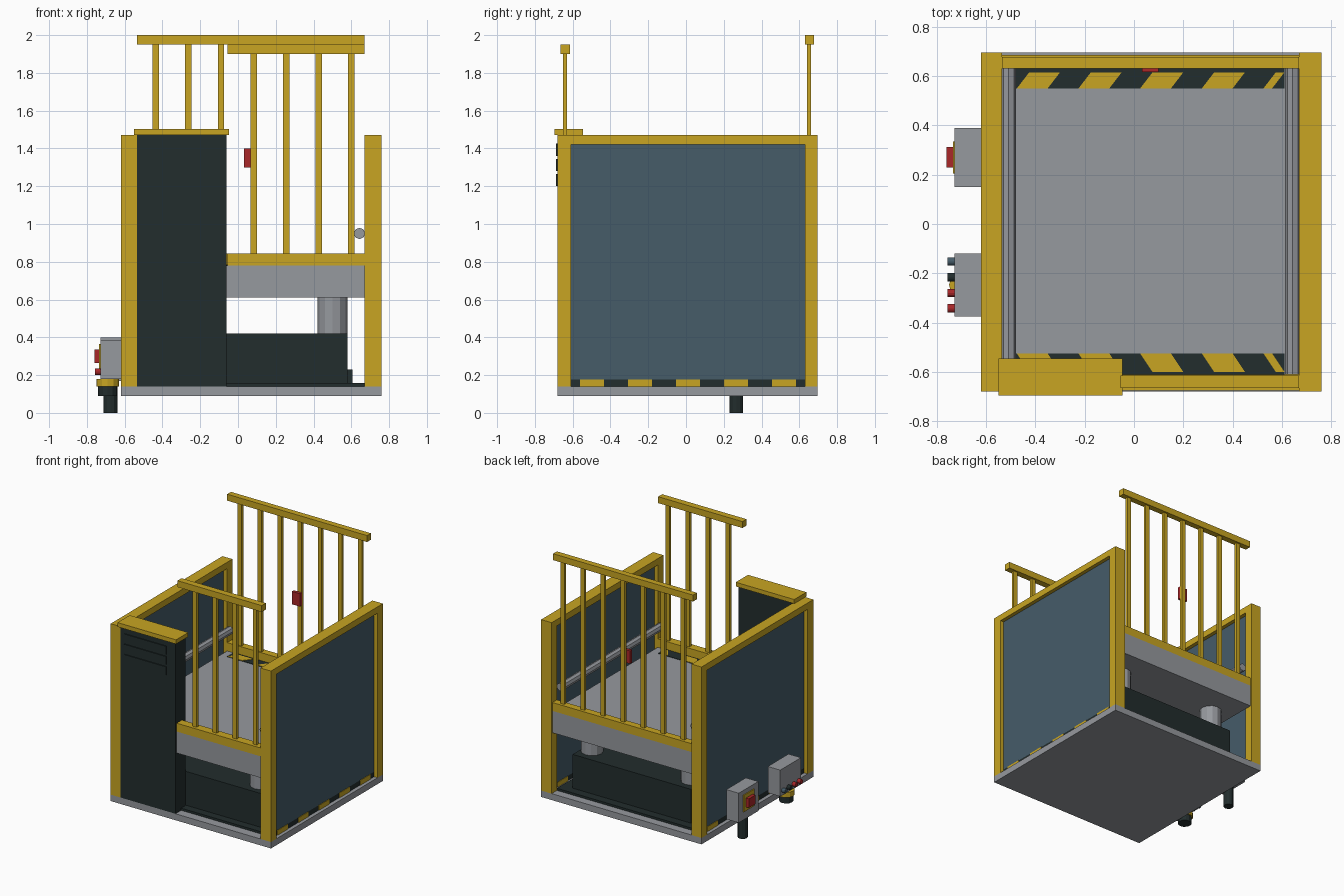
import bpy, bmesh, math

if "Cube" in bpy.data.objects:
    bpy.data.objects.remove(bpy.data.objects["Cube"])


def material(name, rgb):
    m = bpy.data.materials.new(name)
    m.diffuse_color = (*rgb, 1)
    m.use_nodes = True
    m.node_tree.nodes["Principled BSDF"].inputs["Base Color"].default_value = m.diffuse_color
    return m


YELLOW = material("safety yellow", (0.578, 0.376, 0.016))
SLATE = material("slate blue", (0.061, 0.107, 0.141))
DARK = material("dark green black", (0.016, 0.026, 0.026))
GREY = material("metal grey", (0.305, 0.319, 0.342))
RED = material("red", (0.40, 0.02, 0.022))


def finish(name, bm, mat):
    bmesh.ops.recalc_face_normals(bm, faces=bm.faces)
    me = bpy.data.meshes.new(name)
    bm.to_mesh(me)
    bm.free()
    me.materials.append(mat)
    ob = bpy.data.objects.new(name, me)
    bpy.context.collection.objects.link(ob)
    return ob


def box(name, x, y, z, mat, skew=0.0):
    """Box from min/max pairs; skew slides its +y side along x."""
    bm = bmesh.new()
    bmesh.ops.create_cube(bm, size=1)
    for v in bm.verts:
        k = [c + 0.5 for c in v.co]
        v.co = [a + (b - a) * t for (a, b), t in zip((x, y, z), k)]
        v.co.x += skew * k[1]
    return finish(name, bm, mat)


def cylinder(name, centre, radius, length, mat, axis="z", sides=12):
    bm = bmesh.new()
    bmesh.ops.create_cone(bm, cap_ends=True, segments=sides, radius1=radius,
                          radius2=radius, depth=length)
    ob = finish(name, bm, mat)
    ob.location = centre
    if axis == "y":
        ob.rotation_euler.x = math.pi / 2
    if axis == "x":
        ob.rotation_euler.y = math.pi / 2
    return ob


# Base plate and shallow tray
box("base_plate", (-0.62, 0.76), (-0.68, 0.695), (0.09, 0.14), GREY)
box("base_tray", (-0.54, 0.67), (-0.61, 0.63), (0.14, 0.157), DARK)

# Side walls: frame, recessed panel, striped kick strip, handrail
for side, x0, x1, rail in (("left", -0.62, -0.535, -0.508), ("right", 0.67, 0.76, 0.643)):
    x = (x0, x1)
    px = (x0 + 0.03, x1 - 0.03)
    box(side + "_front_post", x, (-0.68, -0.61), (0.14, 1.42), YELLOW)
    box(side + "_back_post", x, (0.63, 0.695), (0.14, 1.42), YELLOW)
    box(side + "_top_beam", x, (-0.68, 0.695), (1.42, 1.47), YELLOW)
    box(side + "_panel", px, (-0.61, 0.63), (0.178, 1.42), SLATE)
    box(side + "_kick_strip", px, (-0.61, 0.63), (0.14, 0.178), DARK)
    for i in range(5):
        y = -0.56 + i * 0.254
        box(side + "_kick_stripe", (px[0] - 0.004, px[1] + 0.004),
            (y, y + 0.127), (0.14, 0.178), YELLOW)
    cylinder(side + "_handrail", (rail, 0.01, 0.95), 0.03, 1.24, GREY, "y", 8)

# Lift table: pit housing, columns and platform
box("pit_housing", (-0.44, 0.58), (-0.55, 0.565), (0.157, 0.42), DARK)
box("housing_ledge", (0.58, 0.605), (-0.5, 0.5), (0.157, 0.23), DARK)
for cx in (-0.36, 0.5):
    for cy in (-0.43, 0.44):
        cylinder("lift_column", (cx, cy, 0.515), 0.08, 0.2, GREY, sides=12)
box("platform", (-0.535, 0.67), (-0.67, 0.685), (0.61, 0.78), GREY)

# Platform edge markings
for edge, y0, y1, skew in (("front", -0.6, -0.525, -0.05), ("back", 0.55, 0.615, 0.05)):
    yb = (-0.612, y1) if edge == "front" else (y0, 0.63)
    box(edge + "_marking", (-0.48, 0.61), yb, (0.78, 0.783), DARK)
    for i in range(4):
        x = -0.475 + i * 0.25 + max(0, -skew)
        box(edge + "_marking_stripe", (x, x + 0.125), (y0, y1), (0.783, 0.786), YELLOW, skew)
    x = 0.525 + max(0, -skew)
    box(edge + "_end_stripe", (x, 0.61 - max(0, skew)), (y0, y1), (0.783, 0.786), YELLOW, skew)


# Barred gates
def gate(name, x0, bar_y, rail_y, foot_y, top, bars):
    box(name + "_top_rail", (x0, 0.67), rail_y, (top - 0.05, top), YELLOW)
    box(name + "_bottom_rail", (max(x0, -0.535), 0.67), foot_y, (0.78, 0.845), YELLOW)
    for i in range(bars):
        x = 0.6 - i * 0.1725
        box(name + "_bar", (x - 0.017, x + 0.017), (bar_y - 0.011, bar_y + 0.011),
            (0.845, top - 0.05), YELLOW)


gate("front_gate", -0.055, -0.64, (-0.665, -0.615), (-0.675, -0.61), 1.95, 4)
gate("back_gate", -0.535, 0.652, (0.63, 0.677), (0.63, 0.685), 2.0, 7)
box("gate_switch", (0.032, 0.10), (0.617, 0.641), (1.3, 1.4), RED)

# Control cabinet with cap and vent slats
box("cabinet", (-0.535, -0.062), (-0.68, -0.555), (0.14, 1.47), DARK)
box("cabinet_cap", (-0.55, -0.047), (-0.695, -0.545), (1.47, 1.503), YELLOW)
for i in range(3):
    z = 1.2 + i * 0.08
    box("cabinet_vent", (-0.5, -0.14), (-0.687, -0.68), (z, z + 0.065), DARK)

# Stop box on the left wall
box("stop_box", (-0.727, -0.62), (0.15, 0.39), (0.17, 0.4), GREY)
box("stop_plate", (-0.735, -0.727), (0.205, 0.335), (0.235, 0.365), YELLOW)
box("stop_button", (-0.76, -0.735), (0.23, 0.312), (0.265, 0.335), RED)
cylinder("stop_box_cable", (-0.675, 0.267, 0.085), 0.036, 0.17, DARK)

# Push button box on the left wall
box("button_box", (-0.727, -0.62), (-0.375, -0.12), (0.18, 0.385), GREY)
for y, mat in ((-0.152, SLATE), (-0.216, DARK), (-0.28, RED), (-0.342, RED)):
    cylinder("push_button", (-0.741, y, 0.218), 0.017, 0.03, mat, "x")
cylinder("cable_gland", (-0.69, -0.247, 0.16), 0.06, 0.04, YELLOW)
cylinder("cable_plug", (-0.69, -0.247, 0.115), 0.05, 0.05, DARK)
